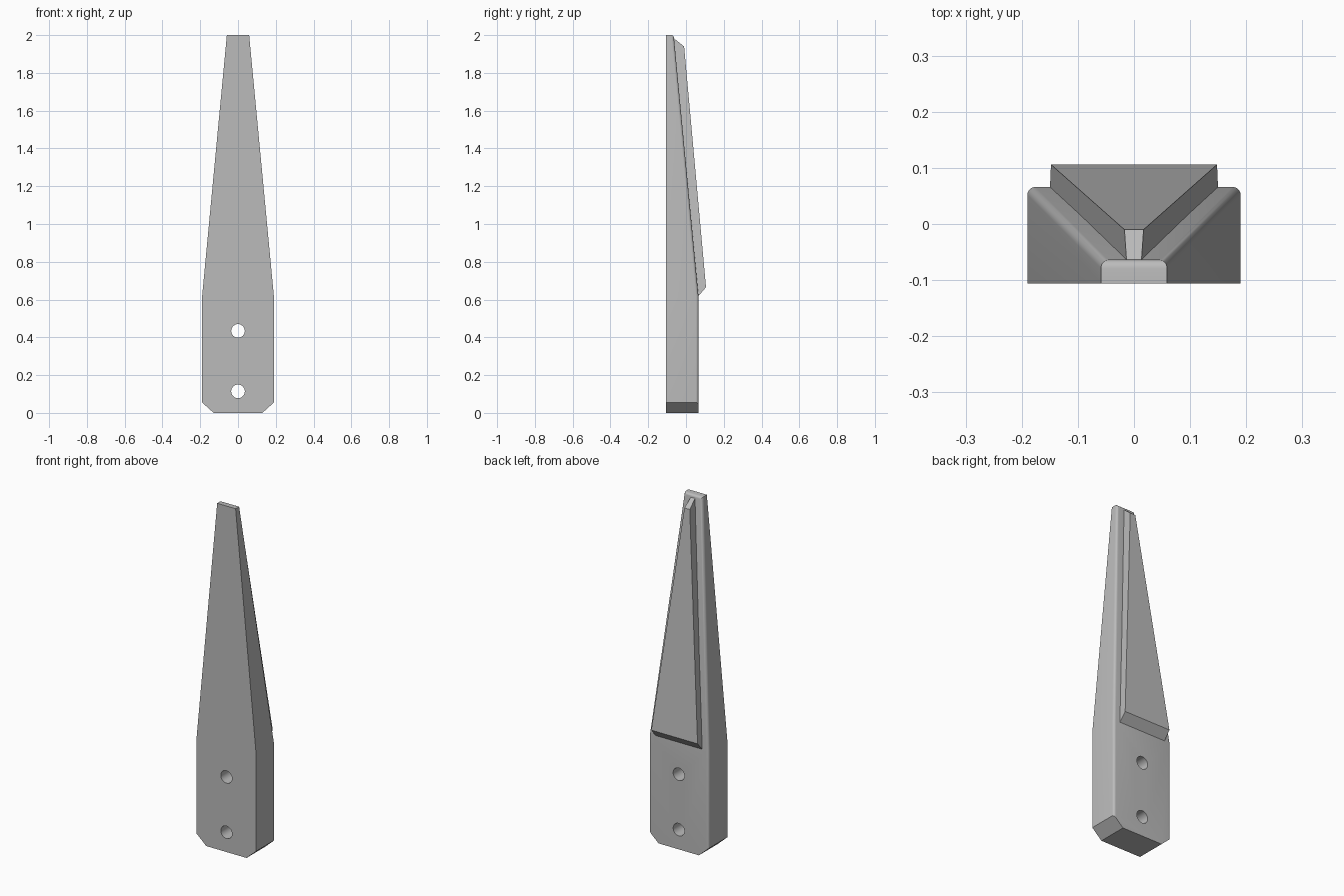
import bpy, bmesh
from math import radians

cube = bpy.data.objects.get("Cube")
if cube:
    bpy.data.objects.remove(cube, do_unlink=True)

FRONT, BACK, TIP_BACK = -0.106, 0.066, -0.065
SHOULDER = 0.617

grey = bpy.data.materials.new("plain grey")
grey.use_nodes = True
colour = (0.5, 0.5, 0.5, 1)
grey.diffuse_color = colour
grey.node_tree.nodes["Principled BSDF"].inputs["Base Color"].default_value = colour


def make_object(name, bm):
    bmesh.ops.recalc_face_normals(bm, faces=bm.faces)
    mesh = bpy.data.meshes.new(name)
    bm.to_mesh(mesh)
    bm.free()
    obj = bpy.data.objects.new(name, mesh)
    bpy.context.collection.objects.link(obj)
    mesh.materials.append(grey)
    return obj


def smooth(obj):
    bpy.ops.object.select_all(action='DESELECT')
    obj.select_set(True)
    bpy.context.view_layer.objects.active = obj
    bpy.ops.object.shade_smooth_by_angle(angle=radians(30))


# Tapered body: half outline (x, z, back depth), mirrored into a closed loop
half = [(0.129, 0, BACK), (0.19, 0.055, BACK), (0.19, SHOULDER, BACK), (0.059, 2, TIP_BACK)]
outline = half + [(-x, z, y) for x, z, y in reversed(half)]
bm = bmesh.new()
front = [bm.verts.new((x, FRONT, z)) for x, z, y in outline]
back = [bm.verts.new((x, y, z)) for x, z, y in outline]
bm.faces.new(front)
bm.faces.new(back[:3] + back[5:])
bm.faces.new(back[2:6])
n = len(outline)
for i in range(n):
    j = (i + 1) % n
    bm.faces.new((front[i], front[j], back[j], back[i]))
# Round the long back edges and the tip edge
rounded = [bm.edges.get((back[i], back[i + 1])) for i in range(1, 6)]
bmesh.ops.bevel(bm, geom=rounded, offset=0.014, segments=5, profile=0.5, affect='EDGES')
body = make_object("blade_body", bm)

# Two screw holes through the lower body
for z in (0.114, 0.434):
    bpy.ops.mesh.primitive_cylinder_add(vertices=40, radius=0.036, depth=0.6,
                                        location=(0, 0, z), rotation=(radians(90), 0, 0))
    cutter = bpy.context.object
    cutter.name = "hole_cutter"
    cutter.data.materials.append(grey)
    cutter.hide_render = True
    cutter.hide_set(True)
    mod = body.modifiers.new("hole", 'BOOLEAN')
    mod.operation = 'DIFFERENCE'
    mod.solver = 'EXACT'
    mod.object = cutter
# Apply the cuts and drop the cutters
bpy.context.view_layer.update()
cut_mesh = bpy.data.meshes.new_from_object(body.evaluated_get(bpy.context.evaluated_depsgraph_get()))
cutters = [m.object for m in body.modifiers]
body.modifiers.clear()
body.data = cut_mesh
for cutter in cutters:
    bpy.data.objects.remove(cutter, do_unlink=True)
smooth(body)

# Raised tapered rib on the sloping back, sunk slightly into the body
section = [(0.151, 0.036, 0.584), (0.148, 0.106, 0.665), (0.017, -0.01, 1.94), (0.012, -0.084, 1.999)]
bm = bmesh.new()
left = [bm.verts.new(p) for p in section]
right = [bm.verts.new((-x, y, z)) for x, y, z in section]
bm.faces.new(left)
bm.faces.new(right)
for i in range(4):
    j = (i + 1) % 4
    bm.faces.new((left[i], left[j], right[j], right[i]))
make_object("back_rib", bm)
